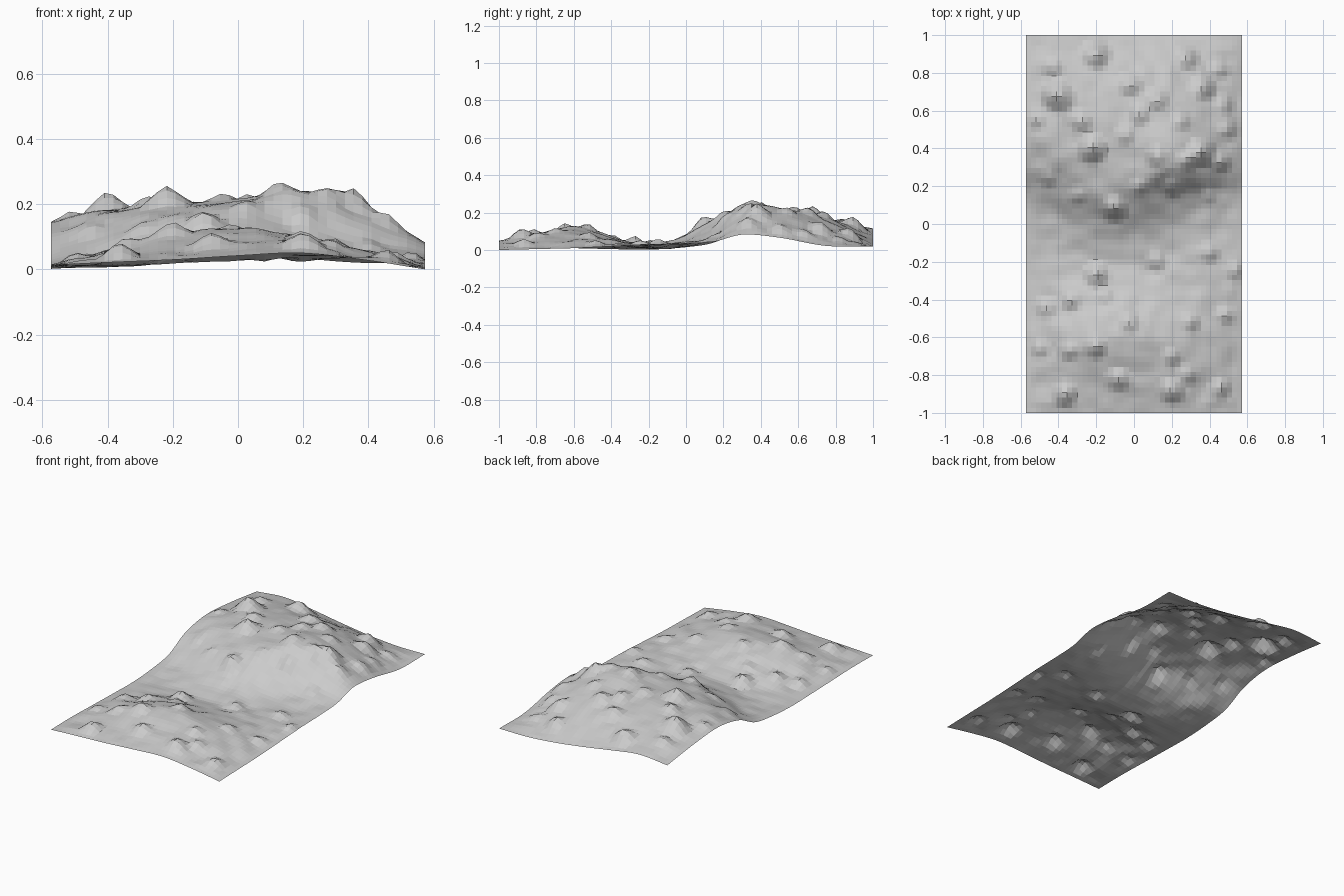
import bpy, bmesh
from mathutils import Vector, noise

HX, NX, NY = 0.573, 42, 74

# broad landform: coarse control heights, rows run front to back
XS = [-.573, -.38, -.19, 0, .19, .38, .573]
YS = [-1, -.8, -.6, -.4, -.2, 0, .15, .3, .5, .75, 1]
H = [[.013, .022, .03, .042, .05, .03, 0],
     [.015, .045, .07, .085, .085, .05, .005],
     [.01, .065, .115, .125, .10, .06, .01],
     [.005, .03, .065, .07, .06, .045, .02],
     [.002, .01, .018, .027, .03, .035, .03],
     [.015, .03, .075, .08, .05, .04, .035],
     [.04, .09, .155, .165, .12, .075, .045],
     [.11, .16, .185, .21, .235, .17, .082],
     [.145, .185, .20, .21, .225, .165, .066],
     [.13, .16, .168, .165, .15, .09, .022],
     [.10, .115, .09, .06, .035, .02, .02]]

# rocky knobs: x, y, height
ROCKS = [(-.2, .9, .06), (.28, .88, .04), (-.4, .68, .075), (-.43, .83, .03),
         (-.02, .74, .045), (-.28, .55, .035), (-.52, .55, .025), (-.22, .4, .065),
         (-.05, .47, .03), (.03, .58, .035), (.12, .66, .04), (.25, .55, .03),
         (.48, .64, .03), (.5, .5, .03), (.36, .72, .05), (.45, .82, .03),
         (.12, .36, .035), (.36, .38, .06), (.46, .33, .035), (-.1, .08, .05),
         (-.3, .15, .025), (.2, .2, .03), (.4, .15, .02), (.28, .34, .035),
         (-.2, -.27, .05), (-.15, -.38, .025), (.12, -.2, .03), (.4, -.15, .03),
         (.54, -.25, .03), (-.46, -.44, .035), (-.33, -.41, .03), (-.02, -.52, .03),
         (.3, -.52, .03), (.48, -.48, .025), (-.2, -.65, .04), (-.35, -.67, .03),
         (-.5, -.66, .025), (-.08, -.82, .04), (-.37, -.9, .045), (.2, -.88, .05),
         (.28, -.8, .03), (.46, -.87, .035), (.2, -.7, .025), (.02, .2, .025),
         (-.45, .24, .02)]


def spline(ts, vs, t):
    """Smooth interpolation through uneven samples."""
    i = max(k for k in range(len(ts) - 1) if ts[k] <= t + 1e-6 or k == 0)
    w = ts[i + 1] - ts[i]
    u = min(1, max(0, (t - ts[i]) / w))
    lo, hi = max(i - 1, 0), min(i + 2, len(ts) - 1)
    m0 = (vs[i + 1] - vs[lo]) / (ts[i + 1] - ts[lo]) * w
    m1 = (vs[hi] - vs[i]) / (ts[hi] - ts[i]) * w
    a, b, u2, u3 = vs[i], vs[i + 1], u * u, u ** 3
    return ((2 * u3 - 3 * u2 + 1) * a + (u3 - 2 * u2 + u) * m0
            + (3 * u2 - 2 * u3) * b + (u3 - u2) * m1)


def height(x, y):
    z = spline(YS, [spline(XS, row, x) for row in H], y)
    inset = max(0, min(1, (HX - abs(x)) / .06, (1 - abs(y)) / .06))
    # fine ruggedness fades out at the border
    z += .012 * noise.noise(Vector((x * 10, y * 10, 3))) * inset
    # angular rocks
    for rx, ry, h in ROCKS:
        d = ((x - rx) ** 2 + (y - ry) ** 2) ** .5
        z += h * max(0, 1 - d / (.035 + h * .75)) * inset ** .5
    return z


# terrain sheet
bm = bmesh.new()
grid = [[bm.verts.new((x, y, height(x, y)))
         for x in [HX * (2 * i / NX - 1) for i in range(NX + 1)]]
        for y in [2 * j / NY - 1 for j in range(NY + 1)]]
for j in range(NY):
    for i in range(NX):
        bm.faces.new((grid[j][i], grid[j][i + 1], grid[j + 1][i + 1], grid[j + 1][i]))
low = min(v.co.z for v in bm.verts)
bmesh.ops.translate(bm, verts=bm.verts, vec=(0, 0, -low))
mesh = bpy.data.meshes.new("rocky_terrain")
bm.to_mesh(mesh)
bm.free()
terrain = bpy.data.objects.new("rocky_terrain", mesh)
bpy.context.collection.objects.link(terrain)
